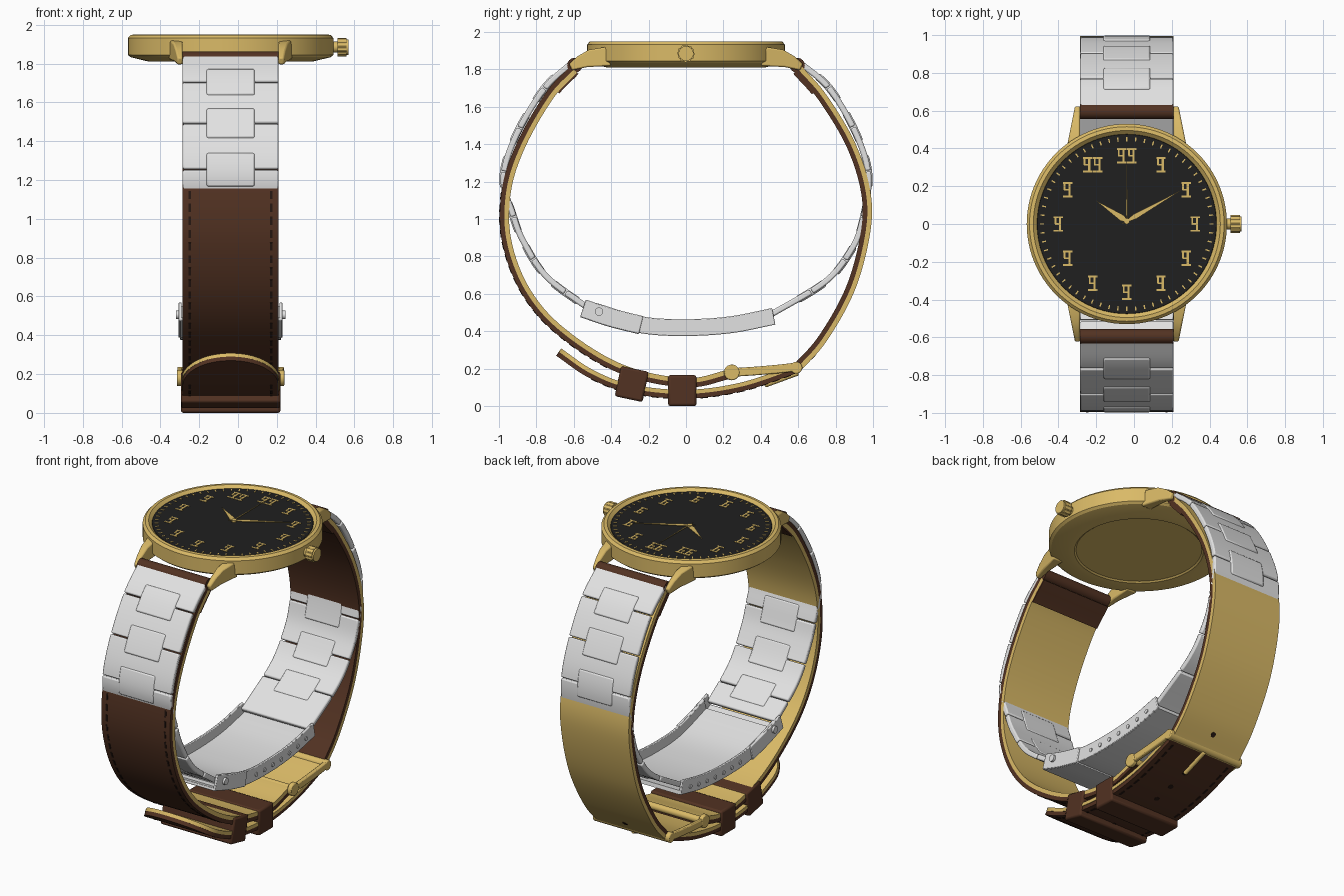
import bpy, bmesh, math
from mathutils import Vector, Matrix

if "Cube" in bpy.data.objects:
    bpy.data.objects.remove(bpy.data.objects["Cube"])

CX = -0.038                      # centre line of the case and straps
HW = 0.247                       # half width of the straps


def material(name, rgb):
    m = bpy.data.materials.new(name)
    m.diffuse_color = (*rgb, 1)
    m.use_nodes = True
    m.node_tree.nodes["Principled BSDF"].inputs["Base Color"].default_value = m.diffuse_color
    return m


GOLD = material("gold", (0.70, 0.49, 0.135))
BROWN = material("brown leather", (0.085, 0.032, 0.016))
STEEL = material("pale steel", (0.76, 0.76, 0.76))
BLACK = material("black dial", (0.014, 0.014, 0.014))
DARK = material("dark thread", (0.02, 0.009, 0.006))


def finish(bm, name, mat, bevel=0, angle=35):
    bmesh.ops.recalc_face_normals(bm, faces=bm.faces)
    me = bpy.data.meshes.new(name)
    bm.to_mesh(me)
    bm.free()
    for p in me.polygons:
        p.use_smooth = True
    me.set_sharp_from_angle(angle=math.radians(angle))
    me.materials.append(mat)
    ob = bpy.data.objects.new(name, me)
    bpy.context.collection.objects.link(ob)
    if bevel:
        b = ob.modifiers.new("bevel", "BEVEL")
        b.width, b.segments, b.limit_method = bevel, 2, 'ANGLE'
        b.angle_limit = math.radians(40)
    return ob


class Path:
    """Smooth path in the y-z plane, sampled by arc length."""
    def __init__(self, pts):
        p = [Vector(q) for q in pts]
        p = [2 * p[0] - p[1]] + p + [2 * p[-1] - p[-2]]
        self.p = []
        for a, b, c, d in zip(p, p[1:], p[2:], p[3:]):
            for i in range(16):
                t = i / 16
                self.p.append(0.5 * (2 * b + (c - a) * t + (2 * a - 5 * b + 4 * c - d) * t * t
                                     + (3 * b - a - 3 * c + d) * t ** 3))
        self.p.append(p[-2])
        self.s = [0]
        for a, b in zip(self.p, self.p[1:]):
            self.s.append(self.s[-1] + (b - a).length)
        self.length = self.s[-1]

    def at(self, s):
        i = 0
        while i < len(self.s) - 2 and self.s[i + 1] < s:
            i += 1
        a, b = self.p[i], self.p[i + 1]
        q = a.lerp(b, (s - self.s[i]) / (self.s[i + 1] - self.s[i]))
        a, b = self.p[max(i - 1, 0)], self.p[min(i + 2, len(self.p) - 1)]
        t = (b - a).normalized()
        n = Vector((t.y, -t.x))
        return q, n if n.dot(q - Vector((0, 1.05))) > 0 else -n


def band(bm, path, d0, d1, x0, x1, s0=0, s1=None, tip=0):
    """Strip along a path, from offset d0 to d1; tip rounds off the end."""
    s1 = path.length if s1 is None else s1
    n = max(2, int((s1 - s0) / 0.025))
    ss = [s0 + (s1 - s0) * i / n for i in range(n + 1)]
    if tip:
        ss = [s for s in ss if s < s1 - tip] + [s1 - tip * (1 - i / 12) ** 2 for i in range(13)]
    rings = []
    for s in ss:
        q, nr = path.at(s)
        f = 1
        if tip and s1 - s < tip:
            f = max(0.04, math.sqrt(max(0, 1 - (1 - (s1 - s) / tip) ** 2)))
        m, h = (x0 + x1) / 2, (x1 - x0) / 2 * f
        a, b = q + nr * d0, q + nr * d1
        rings.append([bm.verts.new(v) for v in
                      ((m - h, *a), (m + h, *a), (m + h, *b), (m - h, *b))])
    for r, t in zip(rings, rings[1:]):
        for i in range(4):
            bm.faces.new((r[i], r[(i + 1) % 4], t[(i + 1) % 4], t[i]))
    bm.faces.new(rings[0])
    bm.faces.new(rings[-1])


def strip(name, mat, *args, bevel=0, **kw):
    bm = bmesh.new()
    band(bm, *args, **kw)
    return finish(bm, name, mat, bevel)


def box(bm, c, size, rot=None):
    m = Matrix.Translation(c) @ (rot or Matrix()) @ Matrix.Diagonal((*size, 1))
    bmesh.ops.create_cube(bm, size=1, matrix=m)


def rod(bm, a, b, r, seg=16):
    a, b = Vector(a), Vector(b)
    q = (b - a).to_track_quat('Z', 'Y').to_matrix().to_4x4()
    return bmesh.ops.create_cone(bm, cap_ends=True, segments=seg, radius1=r, radius2=r,
                                 depth=(b - a).length,
                                 matrix=Matrix.Translation((a + b) / 2) @ q)["verts"]


def lathe(name, prof, mat):
    bm = bmesh.new()
    vs = [bm.verts.new((CX + r, 0, z)) for r, z in prof]
    es = [bm.edges.new(e) for e in zip(vs, vs[1:])]
    bmesh.ops.spin(bm, geom=vs + es, cent=(CX, 0, 0), axis=(0, 0, 1), angle=2 * math.pi, steps=96)
    bmesh.ops.remove_doubles(bm, verts=bm.verts, dist=1e-5)
    return finish(bm, name, mat, angle=20)


# Case and dial
lathe("case", [(0, 1.818), (0.37, 1.818), (0.38, 1.81), (0.42, 1.81), (0.515, 1.833), (0.53, 1.845),
               (0.53, 1.932), (0.515, 1.948), (0.495, 1.95), (0.474, 1.93), (0, 1.93)], GOLD)
lathe("dial", [(0, 1.934), (0.474, 1.934), (0.476, 1.93)], BLACK)

# Minute ticks and ornamental hour markers
bm = bmesh.new()
for i in range(60):
    a = math.radians(6 * i)
    box(bm, (CX + 0.449 * math.sin(a), 0.449 * math.cos(a), 1.935), (0.007, 0.022, 0.004),
        Matrix.Rotation(-a, 4, 'Z'))
for h in range(12):
    a = math.radians(30 * h)
    c = Vector((CX + 0.362 * math.sin(a), 0.362 * math.cos(a), 1.935))
    for dx in ((-0.027, 0.027) if h in (0, 11) else (0,)):
        for x, y, w, l in ((0, 0.036, 0.05, 0.01), (0, -0.036, 0.05, 0.01), (0.009, 0, 0.011, 0.07),
                           (-0.016, 0.018, 0.009, 0.036), (-0.004, 0, 0.03, 0.009)):
            box(bm, c + Vector((dx + x, y, 0)), (w, l, 0.004))
finish(bm, "hour_markers", GOLD)

# Hands
bm = bmesh.new()
for ex, ey, w, z in ((-0.165, 0.11, 0.017, 1.939), (0.29, 0.165, 0.014, 1.942), (0, 0.325, 0.004, 1.945)):
    d = Vector((ex, ey, 0))
    side = Vector((-ey, ex, 0)).normalized() * w
    o = Vector((CX, 0.015, z))
    f = bm.faces.new([bm.verts.new(v) for v in
                      (o - d * 0.1, o + d * 0.15 - side, o + d, o + d * 0.15 + side)])
    g = bmesh.ops.extrude_face_region(bm, geom=[f])["geom"]
    bmesh.ops.translate(bm, verts=[v for v in g if isinstance(v, bmesh.types.BMVert)], vec=(0, 0, 0.003))
rod(bm, (CX, 0.015, 1.935), (CX, 0.015, 1.948), 0.015)
finish(bm, "hands", GOLD)

# Crown with grooves
bm = bmesh.new()
rod(bm, (0.47, 0, 1.885), (0.52, 0, 1.885), 0.028)
for i, v in enumerate(rod(bm, (0.512, 0, 1.885), (0.56, 0, 1.885), 0.047, 48)):
    if (i // 4) % 2:
        v.co.y *= 0.92
        v.co.z = 1.885 + (v.co.z - 1.885) * 0.92
rod(bm, (0.555, 0, 1.885), (0.57, 0, 1.885), 0.04, 32)
finish(bm, "crown", GOLD)

# Four lugs
bm = bmesh.new()
prof = [(0.43, 1.92), (0.52, 1.905), (0.58, 1.87), (0.625, 1.83), (0.61, 1.795), (0.53, 1.812), (0.40, 1.82)]
for sx in (-1, 1):
    for sy in (-1, 1):
        A = [bm.verts.new((CX + sx * HW, sy * y, z)) for y, z in prof]
        B = [bm.verts.new((CX + sx * (0.275 + (0.62 - y) * 0.2), sy * y, z)) for y, z in prof]
        bm.faces.new(A)
        bm.faces.new(B)
        for i in range(7):
            j = (i + 1) % 7
            bm.faces.new((A[i], A[j], B[j], B[i]))
finish(bm, "lugs", GOLD, 0.008)

# Leather strap: front half, back half and tail, each in two layers
L, R = CX - HW, CX + HW
front = Path([(-0.60, 1.80), (-0.73, 1.66), (-0.88, 1.40), (-0.96, 1.155), (-0.96, 0.89), (-0.86, 0.62),
              (-0.67, 0.40), (-0.35, 0.20), (0, 0.125), (0.25, 0.175)])
back = Path([(0.60, 1.80), (0.73, 1.65), (0.88, 1.40), (0.96, 1.15), (0.96, 0.93), (0.88, 0.63),
             (0.73, 0.36), (0.58, 0.19)])
tail = Path([(0.60, 0.205), (0.30, 0.105), (0, 0.065), (-0.3, 0.095), (-0.51, 0.175), (-0.68, 0.29)])
strip("front_strap_outer", BROWN, front, 0.0, 0.025, L, R)
strip("front_strap_lining", GOLD, front, -0.025, 0.0, L, R)
strip("back_strap_outer", GOLD, back, 0.0, 0.025, L, R)
strip("back_strap_inner", BROWN, back, -0.025, 0.0, L, R)
strip("tail_outer", BROWN, tail, 0.0, 0.025, L, R, tip=0.22)
strip("tail_lining", GOLD, tail, -0.022, 0.0, L - 0.004, R + 0.004, tip=0.225)

# Leather wrapped around the spring bars
for name, path, sy in (("front", front, -1), ("back", back, 1)):
    strip(name + "_strap_fold", BROWN, path, -0.035, -0.024, L, R, s0=0, s1=0.15)
    bm = bmesh.new()
    rod(bm, (L, sy * 0.595, 1.822), (R, sy * 0.595, 1.822), 0.04, 24)
    finish(bm, name + "_strap_end", BROWN)

# Stitching and strap holes
bm = bmesh.new()
for path, a, b in ((front, 0.7, 1.9), (tail, 0.05, tail.length - 0.2)):
    s = a
    while s < b:
        for x in (CX - 0.21, CX + 0.21):
            band(bm, path, 0.02, 0.028, x - 0.006, x + 0.006, s, s + 0.04)
        s += 0.065
finish(bm, "stitching", DARK)
bm = bmesh.new()
for i in range(6):
    q, n = tail.at(0.2 + i * 0.13)
    rod(bm, (CX, *(q + n * 0.015)), (CX, *(q + n * 0.027)), 0.016)
q, n = back.at(back.length - 0.12)
rod(bm, (CX, *(q + n * 0.015)), (CX, *(q + n * 0.027)), 0.016)
finish(bm, "strap_holes", DARK)

# Keeper loops
for name, y, z, h, tilt in (("keeper_left", -0.29, 0.118, 0.165, -12), ("keeper_right", -0.02, 0.083, 0.165, 0)):
    bm = bmesh.new()
    box(bm, (CX, y, z), (0.514, 0.152, h), Matrix.Rotation(math.radians(tilt), 4, 'X'))
    finish(bm, name, BROWN, 0.012)

# Buckle frame, bar and prong
bm = bmesh.new()
frame = Path([(0.23, 0.18), (0.36, 0.188), (0.5, 0.2), (0.60, 0.212)])
for sx in (-1, 1):
    x = CX + sx * 0.262
    band(bm, frame, -0.022, 0.024, x - 0.013, x + 0.013)
    rod(bm, (x - 0.015, 0.245, 0.18), (x + 0.015, 0.245, 0.18), 0.042, 24)
rod(bm, (CX - 0.275, 0.59, 0.205), (CX + 0.275, 0.59, 0.205), 0.032, 20)
rod(bm, (CX - 0.27, 0.245, 0.18), (CX + 0.27, 0.245, 0.18), 0.022)
rod(bm, (CX, 0.42, 0.112), (CX, 0.6, 0.178), 0.014)
finish(bm, "buckle", GOLD, 0.006)

# Steel bracelet: curved links with raised centre links over the joints
for name, sy, pts in (
        ("front", -1, [(0.60, 1.845), (0.76, 1.695), (0.91, 1.445), (0.977, 1.22), (0.925, 1.02), (0.87, 0.88),
                       (0.745, 0.69), (0.52, 0.52)]),
        ("back", 1, [(0.60, 1.845), (0.77, 1.695), (0.915, 1.445), (0.977, 1.22), (0.94, 0.97), (0.875, 0.82),
                     (0.74, 0.66), (0.44, 0.48)])):
    p = Path([(sy * y, z) for y, z in pts])
    sides, mids = bmesh.new(), bmesh.new()
    joints = [0.215 + 0.25 * i for i in range(6) if 0.215 + 0.25 * i < p.length - 0.08]
    for a, b in zip([0] + joints, joints + [p.length]):
        band(sides, p, -0.017, 0.015, L, R, a + 0.003, b - 0.003)
    for j in joints:
        band(mids, p, -0.02, 0.021, CX - 0.125, CX + 0.125, j - 0.085, j + 0.085)
    finish(sides, name + "_bracelet_links", STEEL, 0.008)
    finish(mids, name + "_bracelet_centre_links", STEEL, 0.01)

# Folding clasp: plate, side walls and adjustment studs
clasp = Path([(-0.50, 0.505), (-0.24, 0.43), (0, 0.415), (0.24, 0.43), (0.47, 0.475)])
cover = Path([(-0.55, 0.525), (-0.40, 0.475), (-0.24, 0.435)])
strip("clasp_plate", STEEL, clasp, 0.015, 0.04, L, R)
bm = bmesh.new()
for sx in (-1, 1):
    x = CX + sx * 0.252
    band(bm, clasp, -0.05, 0.04, x - 0.008, x + 0.008)
    band(bm, cover, -0.047, 0.05, x + sx * 0.008 - 0.008, x + sx * 0.008 + 0.008)
band(bm, cover, 0.035, 0.052, L - 0.015, R + 0.015)
finish(bm, "clasp_walls", STEEL, 0.004)
bm = bmesh.new()
for sx in (-1, 1):
    for i in range(7):
        y = -0.13 + i * 0.085
        z = clasp.at(y + 0.51)[0].y
        rod(bm, (CX + sx * 0.255, y, z), (CX + sx * 0.265, y, z), 0.013)
    rod(bm, (CX + sx * 0.26, -0.465, 0.505), (CX + sx * 0.282, -0.465, 0.505), 0.022, 20)
finish(bm, "clasp_studs", STEEL)
